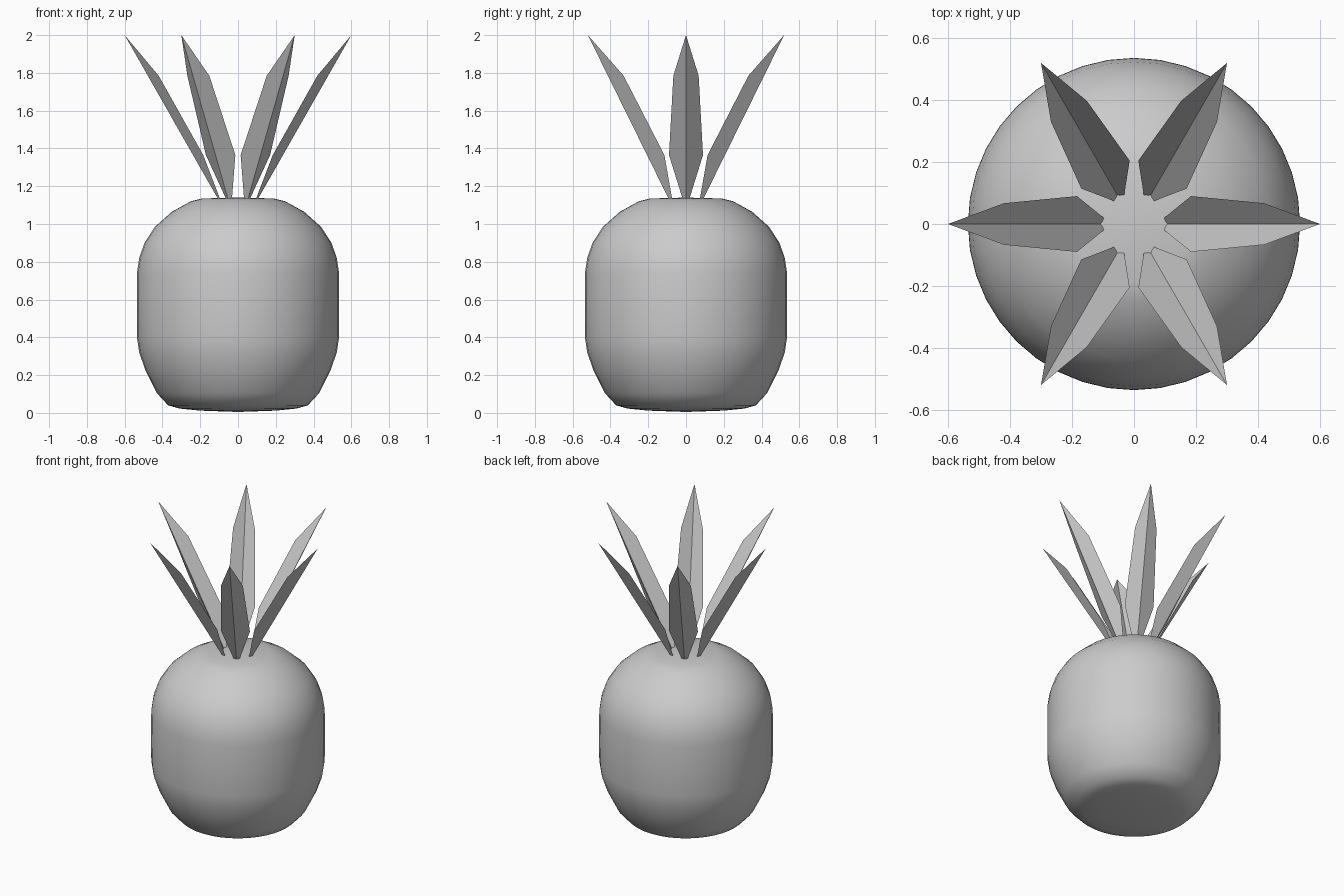
import bpy, bmesh
from math import radians
from mathutils import Matrix

if "Cube" in bpy.data.objects:
    bpy.data.objects.remove(bpy.data.objects["Cube"])

grey = bpy.data.materials.new("plain grey")
grey.use_nodes = True
colour = (0.6, 0.6, 0.6, 1)
grey.diffuse_color = colour
grey.node_tree.nodes["Principled BSDF"].inputs["Base Color"].default_value = colour


def add_object(name, bm):
    mesh = bpy.data.meshes.new(name)
    bm.to_mesh(mesh)
    bm.free()
    mesh.materials.append(grey)
    obj = bpy.data.objects.new(name, mesh)
    bpy.context.collection.objects.link(obj)
    return obj


# Rounded fruit body, a profile (radius, height) turned around z
profile = [(0, 0.005), (0.2, 0.012), (0.31, 0.023), (0.37, 0.04), (0.43, 0.105),
           (0.49, 0.225), (0.523, 0.32), (0.535, 0.4), (0.536, 0.56), (0.535, 0.74),
           (0.523, 0.82), (0.495, 0.9), (0.44, 0.985), (0.35, 1.065), (0.25, 1.12),
           (0.19, 1.135), (0, 1.14)]
bm = bmesh.new()
verts = [bm.verts.new((r, 0, z)) for r, z in profile]
edges = [bm.edges.new(pair) for pair in zip(verts, verts[1:])]
bmesh.ops.spin(bm, geom=verts + edges, cent=(0, 0, 0), axis=(0, 0, 1),
               angle=radians(360), steps=40)
bmesh.ops.remove_doubles(bm, verts=bm.verts, dist=0.0005)
bmesh.ops.recalc_face_normals(bm, faces=bm.faces)
for face in bm.faces:
    face.smooth = True
add_object("fruit_body", bm)

# Crown of six folded leaves, each a V-shaped channel open to the middle
base, tip = (0.073, 0, 1.075), (0.6, 0, 2)
for i in range(6):
    bm = bmesh.new()
    b, t = bm.verts.new(base), bm.verts.new(tip)
    for side in (1, -1):
        low = bm.verts.new((0.184, side * 0.09, 1.365))
        high = bm.verts.new((0.42, side * 0.067, 1.785))
        bm.faces.new((b, t, high, low) if side > 0 else (b, low, high, t))
    bmesh.ops.transform(bm, matrix=Matrix.Rotation(radians(60 * i), 4, "Z"), verts=bm.verts)
    add_object(f"crown_leaf_{i + 1}", bm)
